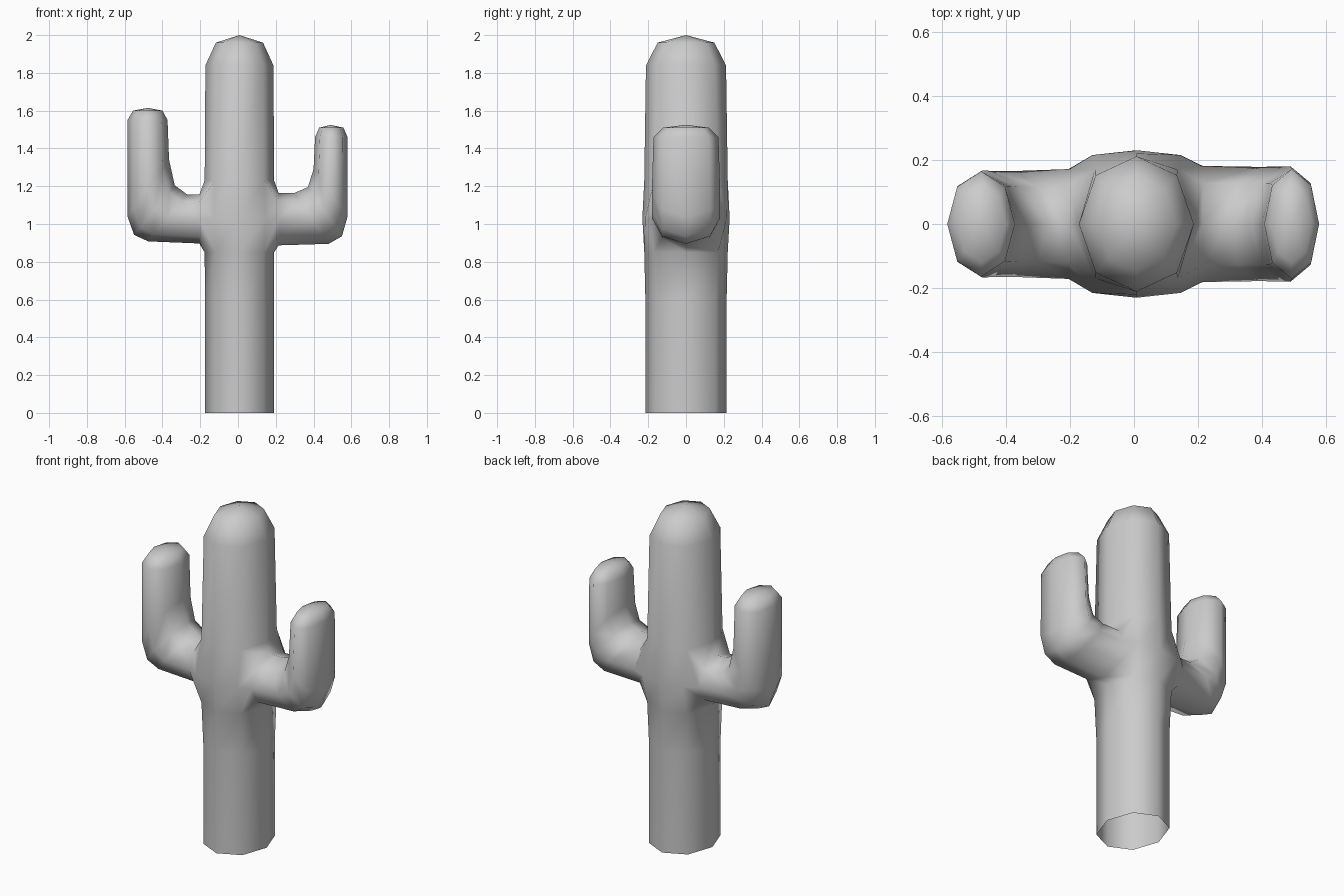
import bpy, bmesh
from math import sin, cos, pi
from mathutils import Vector

if "Cube" in bpy.data.objects:
    bpy.data.objects.remove(bpy.data.objects["Cube"])

bm = bmesh.new()
N = 8


def bridge(a, b, skip=()):
    for k in range(N):
        if k not in skip:
            n = (k + 1) % N
            bm.faces.new((a[k], a[n], b[n], b[k]))


def cap(ring, tip):
    v = bm.verts.new(tip)
    for k in range(N):
        bm.faces.new((ring[k], ring[(k + 1) % N], v))


# Trunk rings: z, x radius, y radius, y factor of the diagonal corners
CX = 0.0075
rows = [(0, .1825, .215, .72), (.6, .1825, .215, .72), (.85, .184, .221, .77),
        (1.03, .195, .231, .935), (1.23, .184, .221, .77),
        (1.84, .18, .212, .72), (1.96, .125, .15, .72)]
trunk = []
for z, rx, ry, d in rows:
    ring = []
    for k in range(N):
        a = k * pi / 4
        sy = sin(a) if k % 2 == 0 else d * (1 if sin(a) > 0 else -1)
        ring.append(bm.verts.new((CX + rx * cos(a), ry * sy, z)))
    trunk.append(ring)
for i in range(len(rows) - 1):
    # leave a hole on each side where an arm grows out
    bridge(trunk[i], trunk[i + 1], (7, 0, 3, 4) if i in (2, 3) else ())
cap(trunk[-1], (CX, 0, 2.0))


# Arm: each ring spans from an inner point to an outer point in the xz plane
def arm(mid, plus, minus, sections, tip):
    t = trunk
    prev = [t[4][mid], t[4][plus], t[3][plus], t[2][plus],
            t[2][mid], t[2][minus], t[3][minus], t[4][minus]]
    bm.verts.remove(t[3][mid])
    for (ix, iz), (ox, oz), ry in sections:
        inner, outer = Vector((ix, 0, iz)), Vector((ox, 0, oz))
        c, h = (inner + outer) / 2, (inner - outer) / 2
        ring = [bm.verts.new(c + h * cos(k * pi / 4) + Vector((0, ry * sin(k * pi / 4), 0)))
                for k in range(N)]
        bridge(prev, ring)
        prev = ring
    cap(prev, tip)


# Right arm
arm(0, 1, 7, [((.215, 1.165), (.215, .887), .182),
              ((.30, 1.165), (.48, .895), .179),
              ((.37, 1.195), (.55, .935), .18),
              ((.40, 1.29), (.58, 1.04), .181),
              ((.408, 1.46), (.58, 1.46), .172),
              ((.43, 1.51), (.558, 1.51), .122)], (.49, 0, 1.525))

# Left arm
arm(4, 3, 5, [((-.205, 1.155), (-.205, .897), .172),
              ((-.27, 1.157), (-.475, .908), .166),
              ((-.335, 1.205), (-.55, .942), .166),
              ((-.365, 1.34), (-.585, 1.04), .168),
              ((-.373, 1.55), (-.585, 1.55), .165),
              ((-.40, 1.60), (-.556, 1.60), .12)], (-.478, 0, 1.615))

bmesh.ops.recalc_face_normals(bm, faces=bm.faces)
for f in bm.faces:
    f.smooth = True
mesh = bpy.data.meshes.new("cactus")
bm.to_mesh(mesh)
bm.free()
bpy.context.collection.objects.link(bpy.data.objects.new("cactus", mesh))
